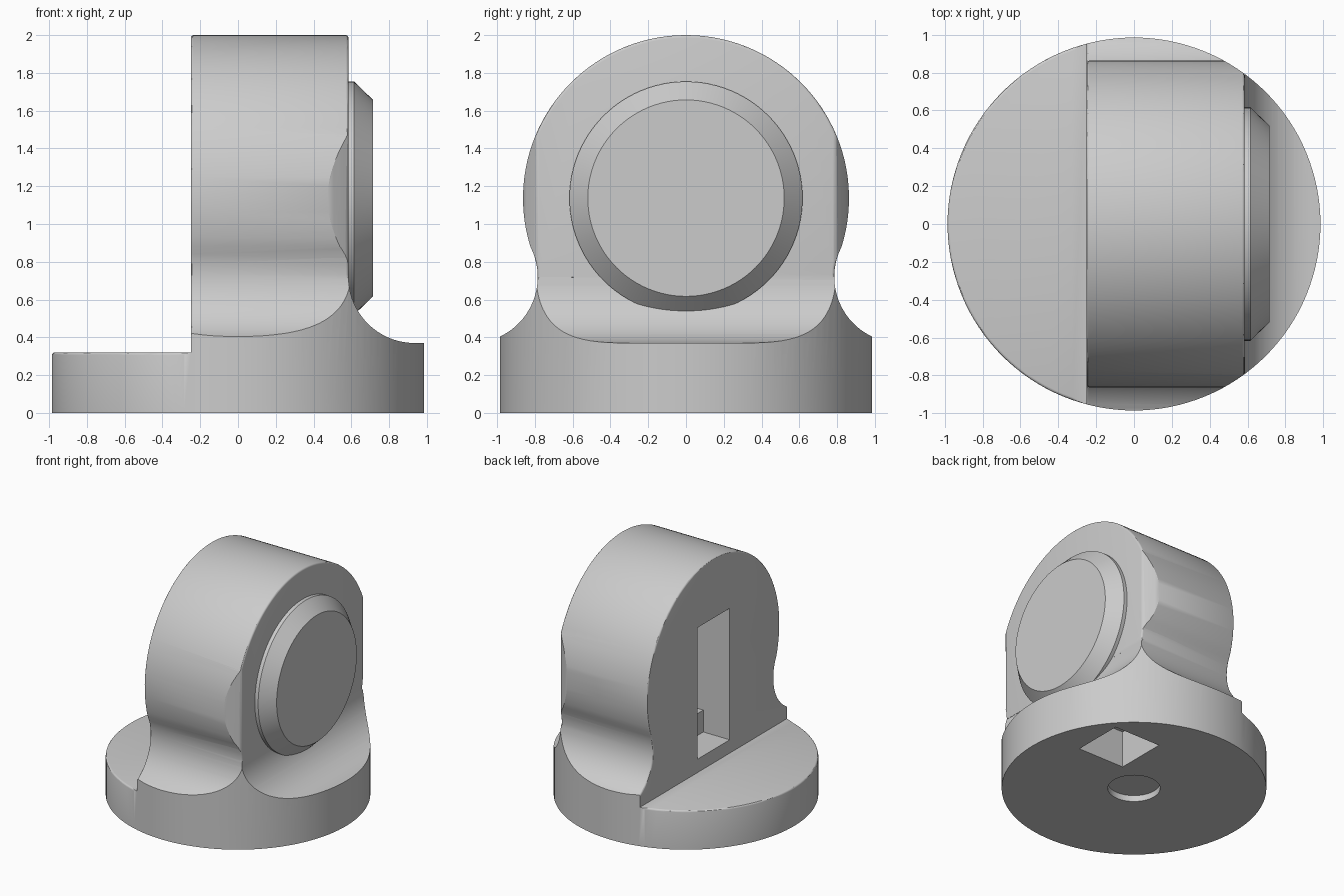
import bpy, bmesh
from math import sin, cos, pi, radians, atan2
from mathutils import Matrix, Vector

cube = bpy.data.objects.get("Cube")
if cube:
    bpy.data.objects.remove(cube, do_unlink=True)

grey = bpy.data.materials.new("plain_grey")
grey.use_nodes = True
COLOUR = (0.6, 0.6, 0.6, 1)
grey.diffuse_color = COLOUR
grey.node_tree.nodes["Principled BSDF"].inputs["Base Color"].default_value = COLOUR


def finish(name, bm):
    bmesh.ops.recalc_face_normals(bm, faces=bm.faces)
    mesh = bpy.data.meshes.new(name)
    bm.to_mesh(mesh)
    bm.free()
    obj = bpy.data.objects.new(name, mesh)
    bpy.context.collection.objects.link(obj)
    mesh.materials.append(grey)
    return obj


def extrude(name, points, axis, half):
    """Extrude a profile of 3D points both ways along an axis."""
    axis = Vector(axis)
    bm = bmesh.new()
    face = bm.faces.new([bm.verts.new(Vector(p) - axis * half) for p in points])
    out = bmesh.ops.extrude_face_region(bm, geom=[face])["geom"]
    moved = [v for v in out if isinstance(v, bmesh.types.BMVert)]
    bmesh.ops.translate(bm, verts=moved, vec=axis * half * 2)
    return finish(name, bm)


def cylinder(name, radius, z0, z1, sides=128):
    bm = bmesh.new()
    bmesh.ops.create_cone(bm, cap_ends=True, segments=sides, radius1=radius, radius2=radius,
                          depth=z1 - z0, matrix=Matrix.Translation((0, 0, (z0 + z1) / 2)))
    return finish(name, bm)


def box(name, lo, hi):
    lo, hi = Vector(lo), Vector(hi)
    bm = bmesh.new()
    bmesh.ops.create_cube(bm, size=1, matrix=Matrix.Translation((lo + hi) / 2)
                          @ Matrix.Diagonal((*(hi - lo), 1)))
    return finish(name, bm)


def combine(obj, tool, operation):
    """Apply a boolean and remove its helper."""
    tool.hide_render = True
    mod = obj.modifiers.new(tool.name, "BOOLEAN")
    mod.operation, mod.object, mod.solver = operation, tool, "EXACT"
    bpy.context.view_layer.objects.active = obj
    bpy.ops.object.modifier_apply(modifier=mod.name)
    bpy.data.objects.remove(tool, do_unlink=True)


def arc(cx, cz, r, a0, a1, n):
    return [(cx + r * cos(a0 + (a1 - a0) * i / n), cz + r * sin(a0 + (a1 - a0) * i / n))
            for i in range(n + 1)]


def smooth(obj):
    bpy.ops.object.select_all(action="DESELECT")
    obj.select_set(True)
    bpy.context.view_layer.objects.active = obj
    bpy.ops.object.shade_smooth_by_angle(angle=radians(30))


# Main dimensions
BASE_R, STEP_Z, BACK_X, FACE_X = 0.985, 0.32, -0.25, 0.585
HUB_Z, HUB_R = 1.137, 0.863
FLARE_R, FLARE_Z, FLARE_Y = 0.35, 0.72, 1.135

# Side profile: low step, upright back, upright face with a flared foot
side = [(-2, -1), (-2, STEP_Z), (BACK_X, STEP_Z), (BACK_X, 3), (FACE_X, 3)]
side += arc(FACE_X + FLARE_R, FLARE_Z, FLARE_R, pi, pi * 1.5, 24)
side += [(2, FLARE_Z - FLARE_R), (2, -1)]

# Face profile: round head, pinched neck and flared foot
lean = atan2(HUB_Z - FLARE_Z, FLARE_Y)
half = [(2, -1), (2, FLARE_Z - FLARE_R)]
half += arc(FLARE_Y, FLARE_Z, FLARE_R, pi * 1.5, pi - lean, 24)
half += arc(0, HUB_Z, HUB_R, -lean, pi / 2, 36)[1:]
face = half + [(-y, z) for y, z in reversed(half[:-1])]

# Body is where the round blank and both profiles overlap
body = cylinder("bracket_body", BASE_R, 0, 2.5)
combine(body, extrude("side_shape", [(x, 0, z) for x, z in side], (0, 1, 0), 2), "INTERSECT")
combine(body, extrude("face_shape", [(0, y, z) for y, z in face], (1, 0, 0), 2), "INTERSECT")

# Soften the rims of the head and of the low step
bm = bmesh.new()
bm.from_mesh(body.data)
bmesh.ops.remove_doubles(bm, verts=bm.verts, dist=0.0005)


def on_rim(edge):
    a, b = (v.co for v in edge.verts)
    if len(edge.link_faces) != 2 or edge.calc_face_angle(0) < 0.7:
        return False
    for x, low in ((BACK_X, 0.415), (FACE_X, FLARE_Z)):
        if all(abs(p.x - x) < 0.002 and p.z > low for p in (a, b)):
            return True
    return all(abs(p.z - STEP_Z) < 0.002 and p.xy.length > BASE_R - 0.01
               and p.x < BACK_X - 0.001 for p in (a, b))


bmesh.ops.bevel(bm, geom=[e for e in bm.edges if on_rim(e)], offset=0.014, segments=3,
                profile=0.5, affect="EDGES", clamp_overlap=False)
bm.to_mesh(body.data)
bm.free()

# Slot in the back, deeper above a low ledge
combine(body, box("slot_cut", (-0.5, -0.21, 0.43), (-0.01, 0.21, 1.51)), "DIFFERENCE")
combine(body, box("slot_deep_cut", (-0.1, -0.21, 0.61), (0.25, 0.21, 1.51)), "DIFFERENCE")

# Round recess and square pocket underneath
combine(body, cylinder("recess_cut", 0.195, -0.1, 0.05, 64), "DIFFERENCE")
combine(body, box("pocket_cut", (0.27, 0.19, -0.1), (0.69, 0.61, 0.3)), "DIFFERENCE")
smooth(body)

# Raised disc with a chamfered rim
bm = bmesh.new()
rings = []
for x, r in ((0.57, 0.617), (0.615, 0.617), (0.715, 0.52)):
    rings.append([bm.verts.new((x, r * cos(i * pi / 48), HUB_Z + r * sin(i * pi / 48)))
                  for i in range(96)])
for lower, upper in zip(rings, rings[1:]):
    for i in range(96):
        j = (i + 1) % 96
        bm.faces.new((lower[i], lower[j], upper[j], upper[i]))
bm.faces.new(rings[0])
bm.faces.new(rings[-1])
smooth(finish("front_disc", bm))
